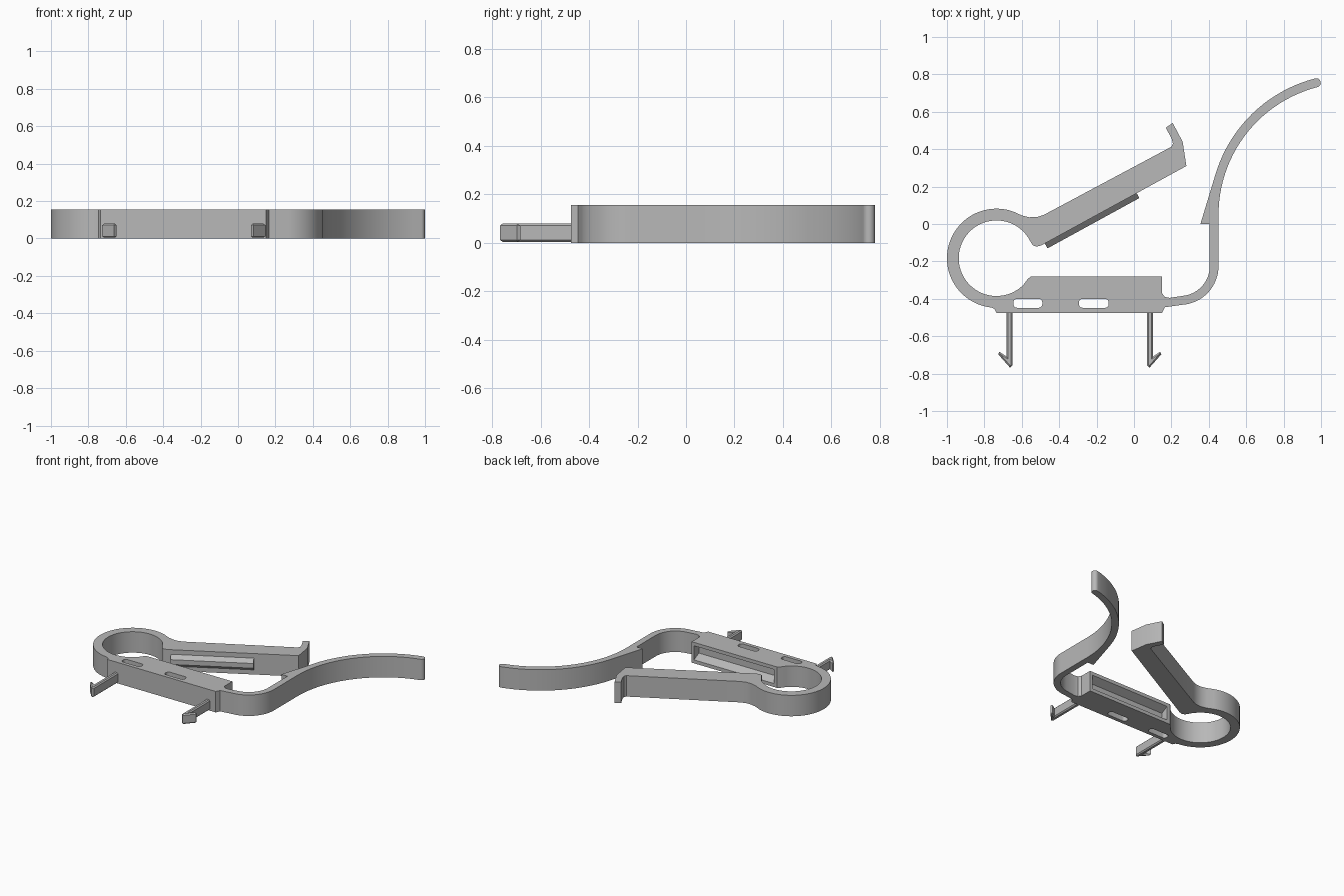
import bpy
import bmesh
from math import radians, cos, sin
from mathutils import Matrix, Vector

if "Cube" in bpy.data.objects:
    bpy.data.objects.remove(bpy.data.objects["Cube"])

H = 0.155  # thickness of the clip

grey = bpy.data.materials.new("plain grey")
grey.use_nodes = True
grey.diffuse_color = (0.48, 0.48, 0.48, 1)
grey.node_tree.nodes["Principled BSDF"].inputs["Base Color"].default_value = (0.48, 0.48, 0.48, 1)


def arc(cx, cy, r, a0, a1, step=4):
    n = max(2, round(abs(a1 - a0) / step))
    angles = [radians(a0 + (a1 - a0) * i / n) for i in range(n + 1)]
    return [(cx + r * cos(a), cy + r * sin(a)) for a in angles]


def prism(name, points, depth, matrix=Matrix(), bevel=0):
    """Extrude a closed outline along local z."""
    bm = bmesh.new()
    face = bm.faces.new([bm.verts.new((x, y, 0)) for x, y in points])
    ext = bmesh.ops.extrude_face_region(bm, geom=[face])["geom"]
    bmesh.ops.translate(bm, vec=(0, 0, depth), verts=[v for v in ext if isinstance(v, bmesh.types.BMVert)])
    bmesh.ops.recalc_face_normals(bm, faces=bm.faces[:])
    if bevel:
        rim = [e for e in bm.edges if abs(e.verts[0].co.z - e.verts[1].co.z) < depth / 2]
        bmesh.ops.bevel(bm, geom=rim, offset=bevel, segments=1, affect='EDGES')
    bm.transform(matrix)
    mesh = bpy.data.meshes.new(name)
    bm.to_mesh(mesh)
    bm.free()
    mesh.materials.append(grey)
    obj = bpy.data.objects.new(name, mesh)
    bpy.context.collection.objects.link(obj)
    return obj


def along(origin, angle):
    """Frame for a section: x is up, y is sideways, z runs along the angle."""
    a = radians(angle)
    m = Matrix((Vector((0, 0, 1)), Vector((sin(a), -cos(a), 0)), Vector((cos(a), sin(a), 0)))).transposed()
    return Matrix.Translation(origin) @ m.to_4x4()


def cut(target, cutter):
    cutter.hide_render = True
    mod = target.modifiers.new("cut", 'BOOLEAN')
    mod.operation = 'DIFFERENCE'
    mod.solver = 'EXACT'
    mod.object = cutter
    graph = bpy.context.evaluated_depsgraph_get()
    mesh = bpy.data.meshes.new_from_object(target.evaluated_get(graph))
    target.modifiers.clear()
    target.data = mesh
    bpy.data.objects.remove(cutter)


# Clip body: one continuous outline
RX, RY = -0.735, -0.183      # spring ring centre
HX, HY = 1.156, 0.05         # handle curve centre
outline = arc(RX, RY, 0.265, 70, 264)                                   # ring outside
outline += [(-0.745, -0.455), (-0.735, -0.475), (0.15, -0.475), (0.165, -0.445)]  # jaw underside
outline += arc(0.245, -0.225, 0.207, 275, 360)                          # outer bend
outline += arc(HX, HY, 0.704, 180, 104.4, 3)                            # handle right edge
outline += arc(0.975, 0.755, 0.024, -60, 90, 25)                        # rounded end
outline += arc(HX, HY, 0.752, 104.4, 164, 3)                            # handle left edge
outline += [(0.355, 0), (0.405, 0)]                                     # catch tooth
outline += arc(0.245, -0.225, 0.16, 0, -80)                             # inner bend
outline += [(0.19, -0.395), (0.165, -0.39), (0.15, -0.37), (0.15, -0.28)]
outline += [(-0.55, -0.28), (-0.567, -0.293)]                           # jaw top
outline += arc(RX, RY, 0.202, -45, -327)                                # ring inside
outline += [(-0.55, -0.1), (-0.54, -0.115), (-0.52, -0.121), (-0.495, -0.114)]
outline += [(0.28, 0.31), (0.26, 0.44), (0.207, 0.54), (0.17, 0.515)]   # arm and hook
outline += [(0.202, 0.455), (0.208, 0.43), (0.2, 0.413)]
outline += [(-0.48, 0.05), (-0.52, 0.037), (-0.56, 0.036), (-0.6, 0.046)]
body = prism("clip_body", outline, H)

# Rounded slots through the jaw
for x0, x1 in ((-0.645, -0.49), (-0.295, -0.135)):
    r = 0.02
    corners = ((x1 - r, -0.42, 0), (x0 + r, -0.42, 90), (x0 + r, -0.428, 180), (x1 - r, -0.428, 270))
    slot = [p for x, y, a in corners for p in arc(x, y, r, a, a + 90, 18)]
    cut(body, prism("slot_cutter", slot, H + 0.2, Matrix.Translation((0, 0, -0.1))))

# Tapered groove in the jaw
groove = [(0.02, -0.01), (0.135, -0.01), (0.1, 0.055), (0.055, 0.055)]
cut(body, prism("groove_cutter", groove, 0.655, along((-0.525, -0.28, 0), 0)))

# Matching rib on the arm
rib = [(0.025, -0.01), (0.13, -0.01), (0.095, 0.03), (0.06, 0.03)]
prism("arm_rib", rib, 0.56, along((-0.477, -0.104, 0), 28.7))

# Barbed mounting pegs, mirrored about the jaw
peg = [(-0.65, -0.46), (-0.65, -0.755), (-0.663, -0.768), (-0.726, -0.697),
       (-0.72, -0.683), (-0.682, -0.708), (-0.682, -0.46)]
for side, pts in (("right", peg), ("left", [(-0.58 - x, y) for x, y in peg])):
    prism(side + "_peg", pts, 0.075, Matrix.Translation((0, 0, 0.004)), bevel=0.008)

# Smooth curves, sharp corners
bpy.ops.object.select_all(action='DESELECT')
body.select_set(True)
bpy.context.view_layer.objects.active = body
bpy.ops.object.shade_smooth_by_angle(angle=radians(30))
